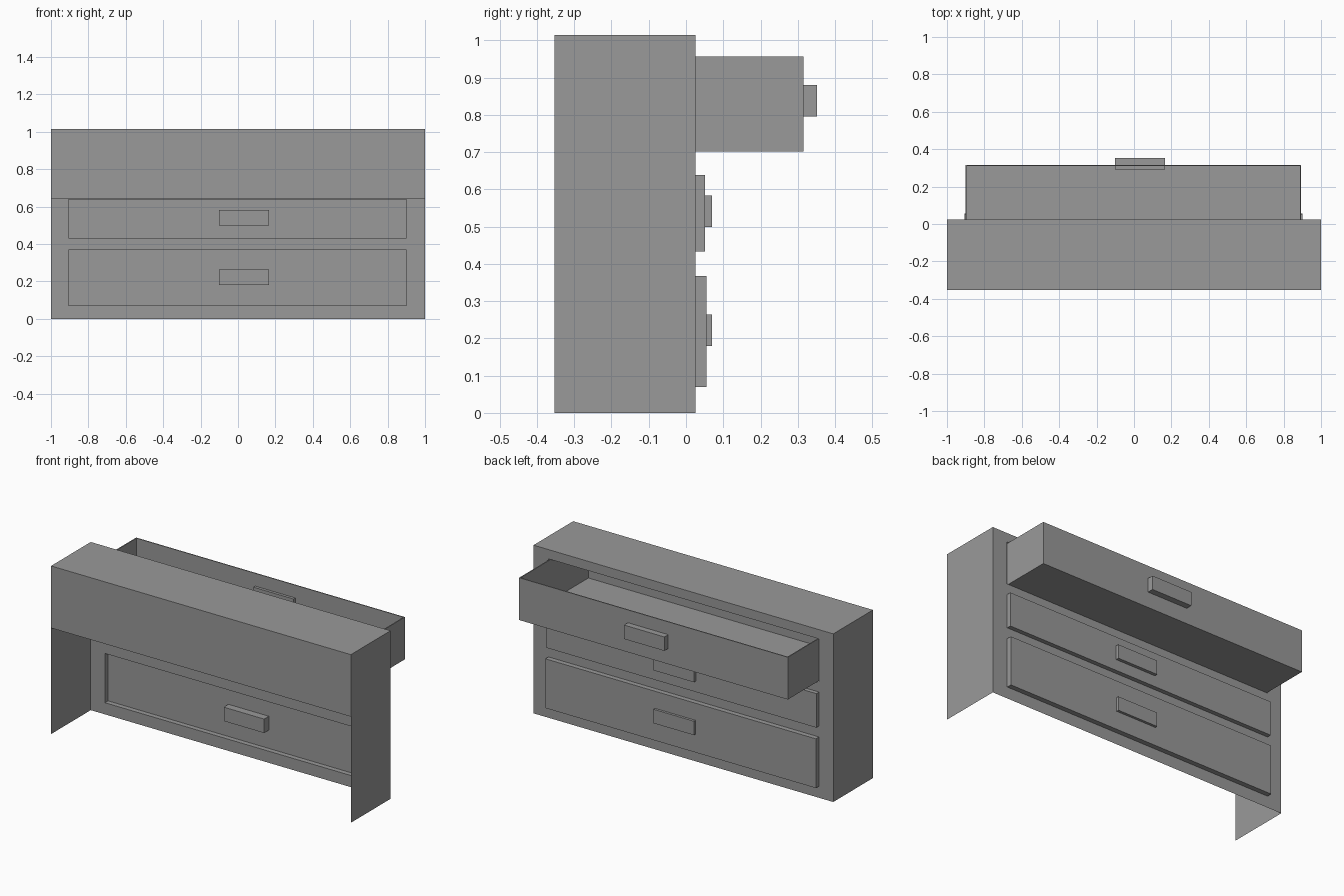
import bpy, bmesh
from mathutils import Vector

cube = bpy.data.objects.get("Cube")
if cube:
    bpy.data.objects.remove(cube)

grey = bpy.data.materials.new("plain grey")
grey.use_nodes = True
grey.diffuse_color = (0.32, 0.32, 0.32, 1)
grey.node_tree.nodes["Principled BSDF"].inputs["Base Color"].default_value = grey.diffuse_color


def finish(name, bm):
    mesh = bpy.data.meshes.new(name)
    bm.to_mesh(mesh)
    bm.free()
    mesh.materials.append(grey)
    obj = bpy.data.objects.new(name, mesh)
    bpy.context.collection.objects.link(obj)
    return obj


def add_box(bm, low, high):
    low, high = Vector(low), Vector(high)
    made = bmesh.ops.create_cube(bm, size=1)
    for v in made["verts"]:
        v.co = (low + high) / 2 + v.co * (high - low)


FRONT, REAR, TOP = -0.353, 0.025, 1.014
PANEL_BOTTOM = 0.64
LEFT_EDGE, RIGHT_EDGE = -0.905, 0.9

# Thin cabinet: open underneath and at the lower front
bm = bmesh.new()


def quad(*points):
    return bm.faces.new([bm.verts.new(p) for p in points])


quad((-1, FRONT, TOP), (1, FRONT, TOP), (1, REAR, TOP), (-1, REAR, TOP))
quad((-1, FRONT, PANEL_BOTTOM), (1, FRONT, PANEL_BOTTOM), (1, FRONT, TOP), (-1, FRONT, TOP))
quad((1, FRONT, 0), (1, REAR, 0), (1, REAR, TOP), (1, FRONT, TOP))
quad((-1, REAR, 0), (-1, FRONT, 0), (-1, FRONT, TOP), (-1, REAR, TOP))

# Drawer side: a grid with one opening and two hollow raised drawer faces
columns = [-1, LEFT_EDGE, RIGHT_EDGE, 1]
rows = [0, 0.07, 0.367, 0.433, 0.638, 0.702, 0.958, TOP]
raised = {1: 0.03, 3: 0.026}
OPENING = 5
to_raise = []
for i, (x0, x1) in enumerate(zip(columns, columns[1:])):
    for j, (z0, z1) in enumerate(zip(rows, rows[1:])):
        if i == 1 and j == OPENING:
            continue
        face = quad((x1, REAR, z0), (x0, REAR, z0), (x0, REAR, z1), (x1, REAR, z1))
        if i == 1 and j in raised:
            to_raise.append((face, raised[j]))
for face, depth in to_raise:
    made = bmesh.ops.extrude_discrete_faces(bm, faces=[face])
    bmesh.ops.translate(bm, vec=(0, depth, 0), verts=made["faces"][0].verts)
bmesh.ops.remove_doubles(bm, verts=bm.verts, dist=0.0005)
finish("cabinet", bm)

# Pulled-out drawer: thin-walled box without a lid
bm = bmesh.new()
add_box(bm, (-0.9, -0.343, 0.702), (0.893, 0.315, 0.957))
bm.normal_update()
bmesh.ops.delete(bm, geom=[f for f in bm.faces if f.normal.z > 0.5], context="FACES")
drawer = finish("open_drawer", bm)
walls = drawer.modifiers.new("walls", "SOLIDIFY")
walls.thickness = 0.006
walls.offset = -1
walls.use_even_offset = True

# Block handles set through the drawer faces
for name, y, z in (("lower_handle", 0.07, 0.222),
                   ("middle_handle", 0.07, 0.541),
                   ("upper_handle", 0.352, 0.838)):
    bm = bmesh.new()
    add_box(bm, (-0.102, y - 0.06, z - 0.042), (0.167, y, z + 0.042))
    finish(name, bm)
